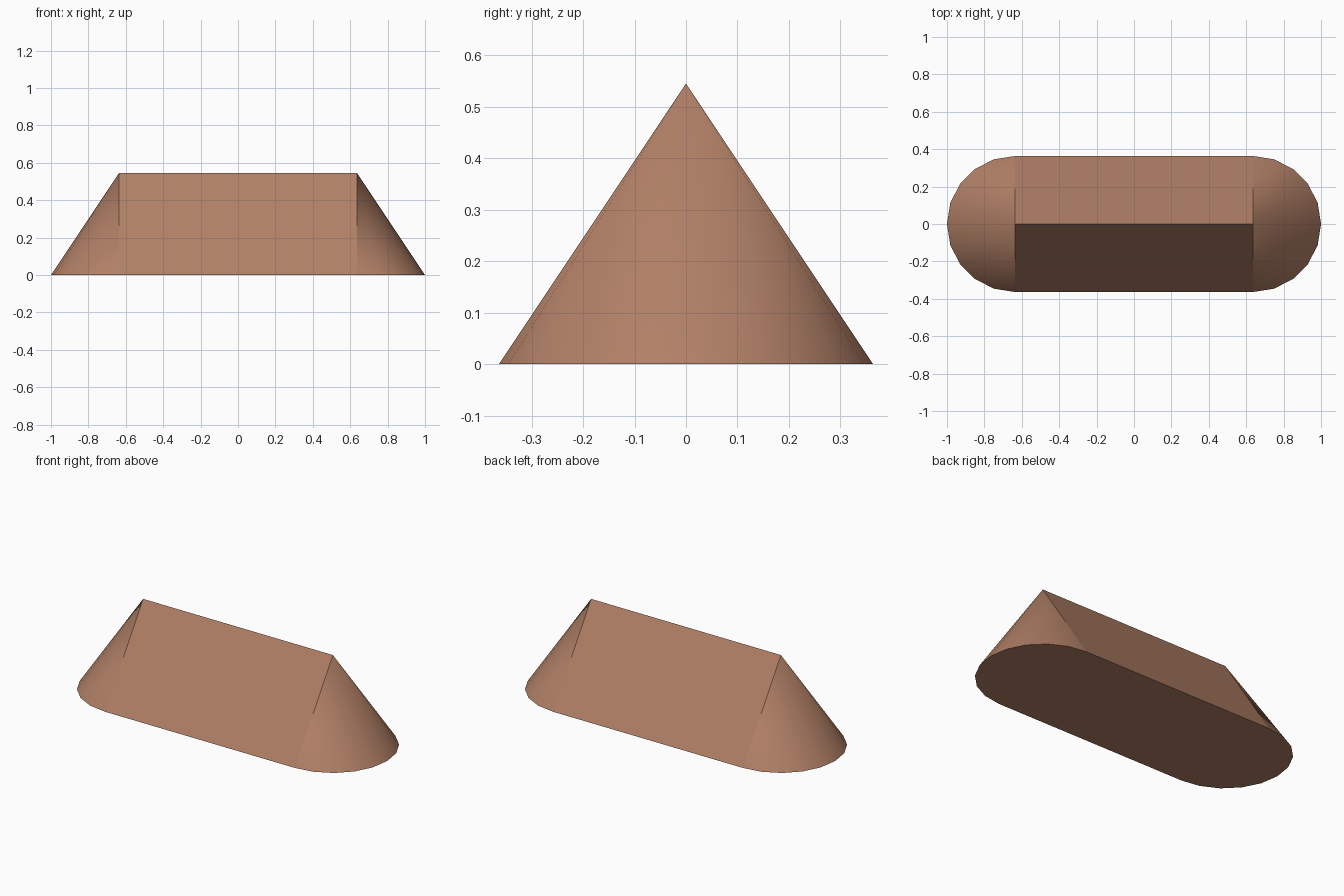
import bpy, bmesh, math

if "Cube" in bpy.data.objects:
    bpy.data.objects.remove(bpy.data.objects["Cube"])

# Overall sizes: ridge half length, end radius, ridge height
R = 4 / 11
L = 1 - R
H = 1.5 * R
STEPS = 10          # facets on each rounded end

clay = bpy.data.materials.new("warm brown")
clay.diffuse_color = (0.44, 0.215, 0.133, 1)
clay.use_nodes = True
clay.node_tree.nodes["Principled BSDF"].inputs["Base Color"].default_value = clay.diffuse_color

bm = bmesh.new()


def rounded_end(side):
    """Half cone at one end; returns its rim and its apex."""
    rim = []
    for i in range(STEPS + 1):
        a = -math.pi / 2 + math.pi * i / STEPS
        rim.append(bm.verts.new((side * (L + R * math.cos(a)),
                                 side * R * math.sin(a), 0)))
    apex = bm.verts.new((side * L, 0, H))
    for a, b in zip(rim, rim[1:]):
        bm.faces.new((a, b, apex)).smooth = True
    return rim, apex


# Rounded ends
right_rim, right_apex = rounded_end(1)
left_rim, left_apex = rounded_end(-1)

# Sloping sides between the ends, and the flat base
bm.faces.new((left_rim[-1], right_rim[0], right_apex, left_apex))
bm.faces.new((right_rim[-1], left_rim[0], left_apex, right_apex))
bm.faces.new((right_rim + left_rim)[::-1])
bmesh.ops.recalc_face_normals(bm, faces=bm.faces[:])

mesh = bpy.data.meshes.new("ridge_block")
bm.to_mesh(mesh)
bm.free()
mesh.materials.append(clay)
block = bpy.data.objects.new("ridge_block", mesh)
bpy.context.collection.objects.link(block)
